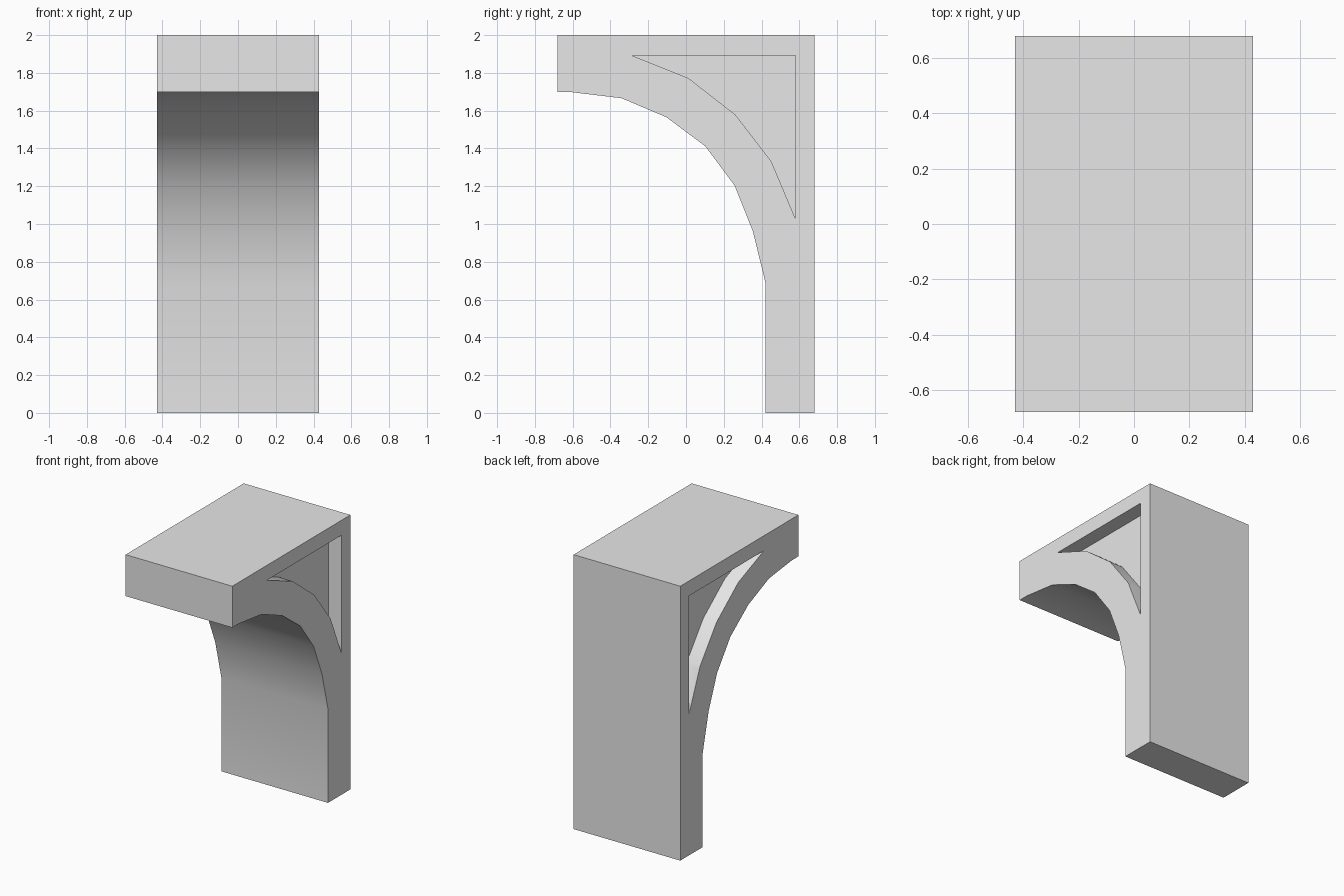
import bpy
import bmesh
from mathutils import Vector

HALF_WIDTH = 0.43
RECESS_DEPTH = 0.107

cube = bpy.data.objects.get("Cube")
if cube:
    bpy.data.objects.remove(cube, do_unlink=True)

stone = bpy.data.materials.new("light_grey")
stone.use_nodes = True
grey = (0.8, 0.8, 0.8, 1)
stone.diffuse_color = grey
stone.node_tree.nodes["Principled BSDF"].inputs["Base Color"].default_value = grey


def prism(name, outline, x0, x1):
    """Extrude a (y, z) outline along x from x0 to x1."""
    bm = bmesh.new()
    face = bm.faces.new([bm.verts.new((x0, y, z)) for y, z in outline])
    new = bmesh.ops.extrude_face_region(bm, geom=[face])["geom"]
    verts = [v for v in new if isinstance(v, bmesh.types.BMVert)]
    bmesh.ops.translate(bm, verts=verts, vec=Vector((x1 - x0, 0, 0)))
    bmesh.ops.recalc_face_normals(bm, faces=bm.faces)
    mesh = bpy.data.meshes.new(name)
    bm.to_mesh(mesh)
    bm.free()
    mesh.materials.append(stone)
    obj = bpy.data.objects.new(name, mesh)
    bpy.context.collection.objects.link(obj)
    return obj


# Bracket body: top arm, curved underside and upright post
arch = [(-0.606, 1.698), (-0.341, 1.666), (-0.103, 1.565), (0.103, 1.411),
        (0.257, 1.204), (0.353, 0.965), (0.422, 0.684)]
body = [(-0.68, 2), (-0.68, 1.698)] + arch + [(0.422, 0), (0.68, 0), (0.68, 2)]
bracket = prism("arched_bracket", body, -HALF_WIDTH, HALF_WIDTH)

# Curved triangular recess on both sides
recess = [(-0.283, 1.891), (0.013, 1.772), (0.262, 1.578), (0.452, 1.331),
          (0.579, 1.029), (0.579, 1.891)]
bpy.context.view_layer.objects.active = bracket
bracket.select_set(True)
for side in (-1, 1):
    cutter = prism("recess_cutter", recess,
                   side * (HALF_WIDTH - RECESS_DEPTH), side * (HALF_WIDTH + 0.1))
    cutter.hide_render = True
    cut = bracket.modifiers.new("recess", "BOOLEAN")
    cut.operation = "DIFFERENCE"
    cut.solver = "EXACT"
    cut.object = cutter
    bpy.ops.object.modifier_apply(modifier=cut.name)
    bpy.data.objects.remove(cutter, do_unlink=True)

# Smooth curve, crisp corners
bpy.ops.object.shade_smooth_by_angle(angle=0.52)
